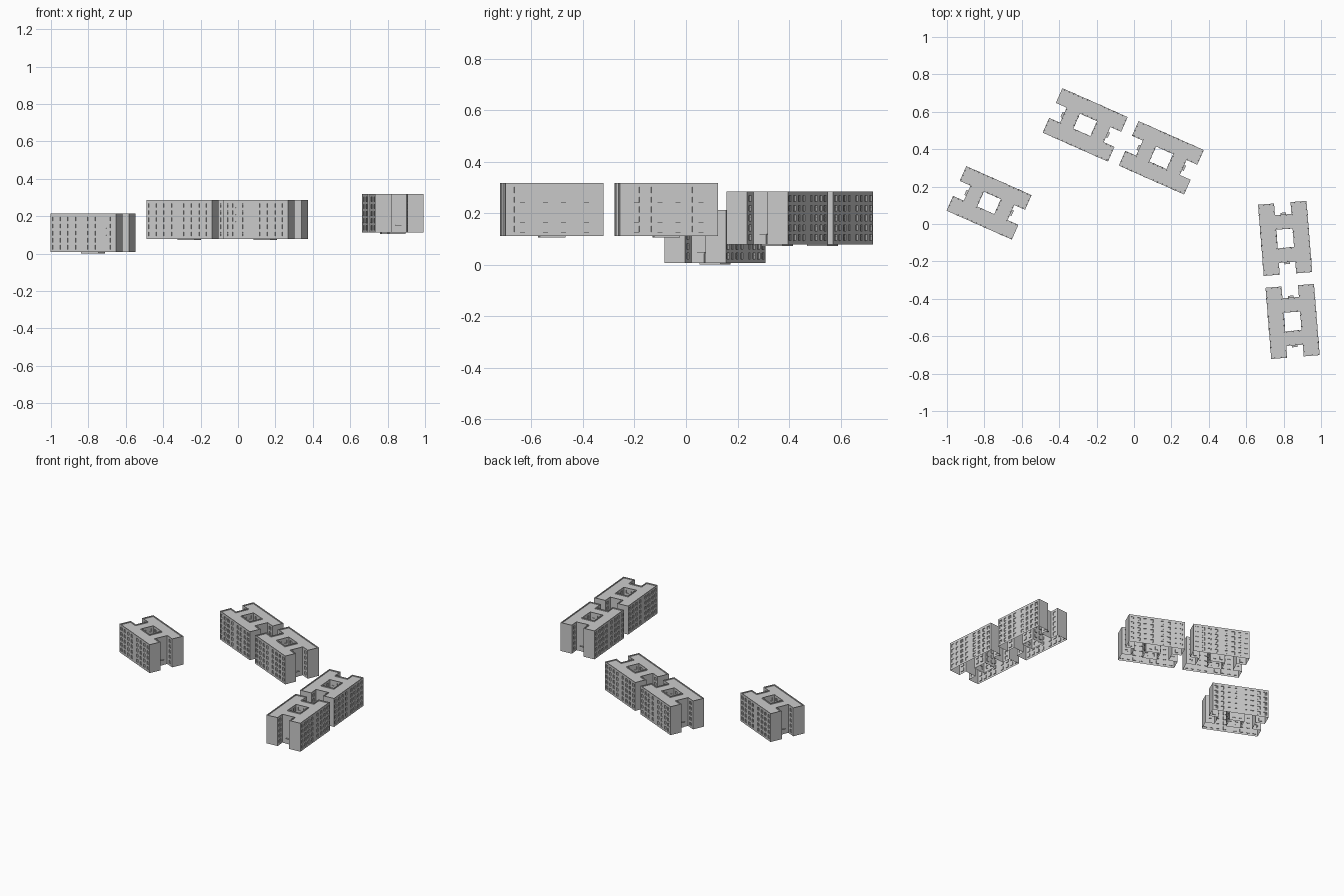
import bpy, bmesh, math
from mathutils import Vector, Matrix

if "Cube" in bpy.data.objects:
    bpy.data.objects.remove(bpy.data.objects["Cube"])

H = 0.206                       # wall height
L, W = 0.191, 0.13              # half length, half width
NX, NY, CX = 0.128, 0.044, 0.05 # notch inner end, notch half width, courtyard half length
ROWS = [0.026 + 0.038 * i for i in range(5)]
WH, DEPTH = 0.023, 0.005        # window height, recess


def frame_of(a, b):
    """Origin, along-wall and outward directions for a wall from a to b."""
    a, b = Vector((*a, 0)), Vector((*b, 0))
    d = (b - a).normalized()
    return a, d, Vector((d.y, -d.x, 0)), (b - a).length


def quad(bm, pts):
    bm.faces.new([bm.verts.new(p) for p in pts])


def wall(bm, a, b, cols=(), bottom=0.0):
    """Single sheet wall with a grid of recessed windows; cols = (centre, width)."""
    o, d, n, length = frame_of(a, b)
    P = lambda u, z, s=0.0: o + d * u + n * s + Vector((0, 0, z))
    us, zs = [0, length], [bottom, H]
    for c, w in cols:
        us += [c - w / 2, c + w / 2]
    if cols:
        for r in ROWS:
            zs += [r - WH / 2, r + WH / 2]
    us.sort()
    zs.sort()
    for i in range(len(us) - 1):
        for j in range(len(zs) - 1):
            u0, u1, z0, z1 = us[i], us[i + 1], zs[j], zs[j + 1]
            ring = [(u0, z0), (u1, z0), (u1, z1), (u0, z1)]
            if i % 2 and j % 2:
                quad(bm, [P(u, z, -DEPTH) for u, z in ring])      # pane
                for k in range(4):                                # reveals
                    p, q = ring[k], ring[(k + 1) % 4]
                    quad(bm, [P(*p), P(*q), P(*q, -DEPTH), P(*p, -DEPTH)])
            else:
                quad(bm, [P(u, z) for u, z in ring])


def box(bm, a, b, u, z, s, su, sz, ss):
    """Box placed on a wall: centre (u, z, s) and size along, up, outward."""
    o, d, n, _ = frame_of(a, b)
    c = o + d * u + n * s + Vector((0, 0, z))
    rot = Matrix((d, -n, Vector((0, 0, 1)))).transposed().to_4x4()
    m = Matrix.Translation(c) @ rot @ Matrix.Diagonal((su, ss, sz, 1))
    bmesh.ops.create_cube(bm, size=1, matrix=m)


def finish(bm, name):
    bmesh.ops.remove_doubles(bm, verts=bm.verts, dist=1e-5)
    me = bpy.data.meshes.new(name)
    bm.to_mesh(me)
    bm.free()
    return me


# Window columns: wide casements alternate with narrower windows
half = [(0.023, 0.023), (0.066, 0.02), (0.111, 0.023), (0.156, 0.02)]
facade = half + [(2 * L - c, w) for c, w in half]
notch_side = [((L - NX) / 2, 0.022)]
court_long, court_short = [(0.028, 0.02), (0.072, 0.02)], [(0.024, 0.018), (0.064, 0.018)]

# (start, end, window columns, bottom), counter-clockwise outline
half_outline = [((-L, -W), (L, -W), facade, 0), ((L, -W), (L, -NY), [], 0),
                ((L, -NY), (NX, -NY), notch_side, 0), ((NX, -NY), (NX, NY), [], 0),
                ((NX, NY), (L, NY), notch_side, 0), ((L, NY), (L, W), [], 0)]
neg = lambda p: (-p[0], -p[1])
walls = half_outline + [(neg(a), neg(b), c, z) for a, b, c, z in half_outline]
cc = [(-CX, -NY), (-CX, NY), (CX, NY), (CX, -NY)]
walls += [(cc[i], cc[(i + 1) % 4], court_short if i % 2 == 0 else court_long, -0.007)
          for i in range(4)]

# Walls and window mullions
bm_w, bm_f = bmesh.new(), bmesh.new()
for a, b, cols, zb in walls:
    wall(bm_w, a, b, cols, zb)
    for c, w in cols:
        for r in ROWS:
            if w > 0.0205:
                box(bm_f, a, b, c + 0.003, r, -0.004, 0.0016, WH, 0.002)
                box(bm_f, a, b, c + 0.007, r + 0.004, -0.004, 0.0075, 0.0016, 0.002)
            else:
                box(bm_f, a, b, c, r - WH / 2, -0.001, w, 0.0014, 0.004)
walls_me, frames_me = finish(bm_w, "walls"), finish(bm_f, "window_frames")

# Roof: H plan with courtyard opening, raised parapet rim
bm = bmesh.new()
xs, ys = [-L, -NX, -CX, CX, NX, L], [-W, -NY, NY, W]
for i in range(5):
    for j in range(3):
        if not (j == 1 and i % 2 == 0):
            quad(bm, [(xs[i], ys[j], H), (xs[i + 1], ys[j], H),
                      (xs[i + 1], ys[j + 1], H), (xs[i], ys[j + 1], H)])
bmesh.ops.remove_doubles(bm, verts=bm.verts, dist=1e-5)
inner = bm.faces[:]
bmesh.ops.inset_region(bm, faces=inner, thickness=0.005, use_even_offset=True, use_boundary=True)
bmesh.ops.inset_region(bm, faces=inner, thickness=0.0002, depth=-0.007,
                       use_even_offset=True, use_boundary=True)
roof_me = finish(bm, "roof")

# Entrance doors and canopies at the back of both notches
bm = bmesh.new()
for a, b in [((NX, -NY), (NX, NY)), ((-NX, NY), (-NX, -NY))]:
    box(bm, a, b, NY, 0.018, 0.001, 0.022, 0.036, 0.002)
    box(bm, a, b, NY, 0.039, 0.005, 0.03, 0.003, 0.01)
doors_me = finish(bm, "entrance_doors")

# Five identical blocks
blocks = [(-0.775, 0.113, 0.007, -23.9), (-0.261, 0.53, 0.079, -23.9),
          (0.146, 0.354, 0.079, -23.9), (0.808, -0.077, 0.112, -85.4),
          (0.848, -0.521, 0.112, -85.4)]
for k, (x, y, z, ang) in enumerate(blocks, 1):
    for me in (walls_me, frames_me, roof_me, doors_me):
        ob = bpy.data.objects.new(f"block_{k}_{me.name}", me)
        ob.location = (x, y, z)
        ob.rotation_euler.z = math.radians(ang)
        bpy.context.collection.objects.link(ob)
